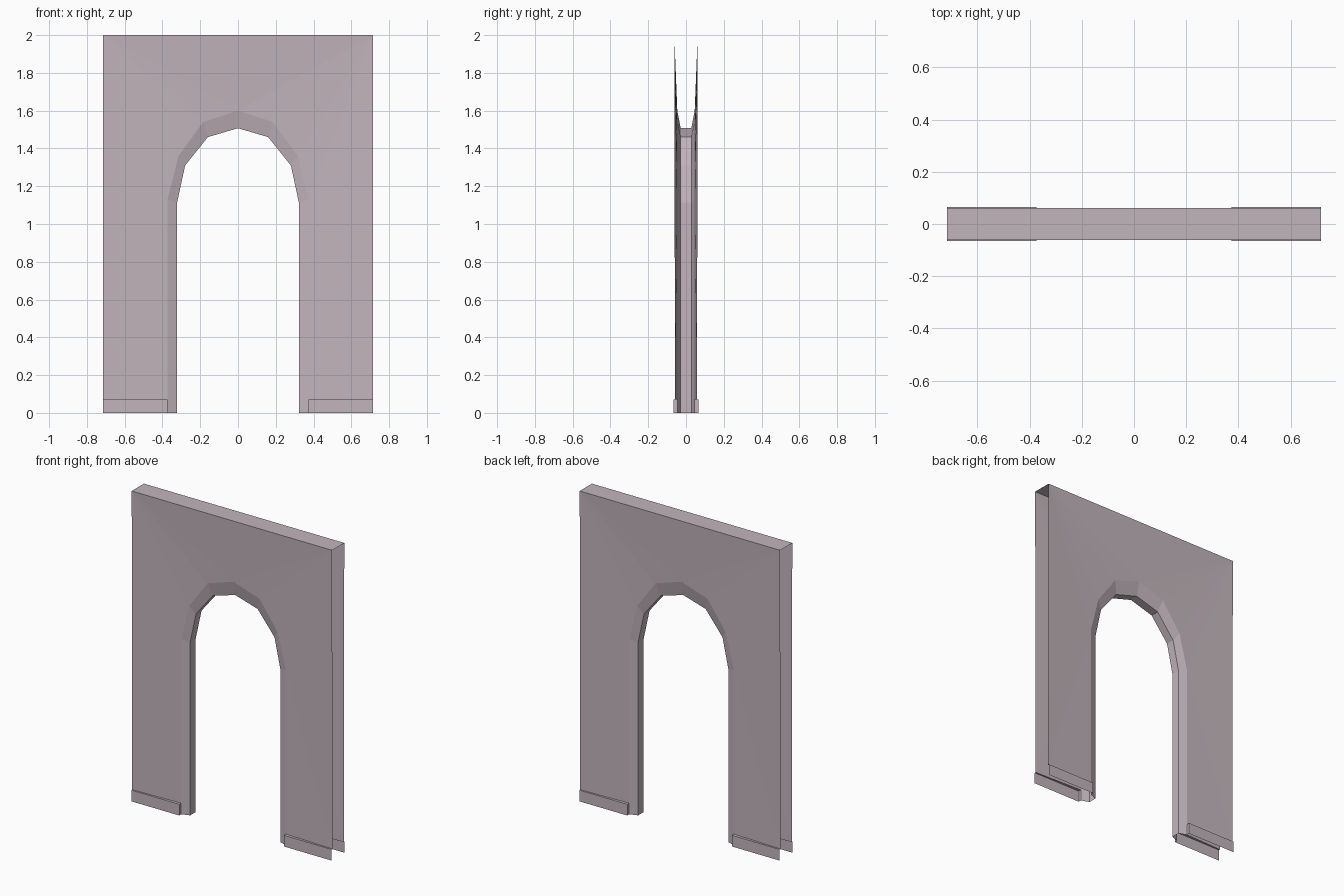
import bpy
from mathutils import Vector

if "Cube" in bpy.data.objects:
    bpy.data.objects.remove(bpy.data.objects["Cube"])

mat = bpy.data.materials.new("mauve_plaster")
mat.diffuse_color = (0.54, 0.46, 0.50, 1)
mat.use_nodes = True
mat.node_tree.nodes["Principled BSDF"].inputs["Base Color"].default_value = mat.diffuse_color

HALF_W, HEIGHT, SKIRT_H = 0.715, 2.0, 0.072
Y_WALL, Y_WALL_LOW, Y_TRIM, Y_REVEAL, Y_SKIRT = 0.062, 0.058, 0.046, 0.028, 0.066

# Right half of the arch outlines (x, z): base, spring, ..., crown
OUTER = [(0.373, 0), (0.373, 1.13), (0.315, 1.36), (0.185, 1.54), (0, 1.60)]
INNER = [(0.322, 0), (0.322, 1.115), (0.28, 1.31), (0.16, 1.46), (0, 1.507)]


def build(name, polys):
    """polys: list of (points, outward direction); winding follows the direction."""
    verts, faces, index = [], [], {}
    for pts, out in polys:
        pts = [Vector(p) for p in pts]
        n = (pts[1] - pts[0]).cross(pts[2] - pts[0])
        if n.dot(Vector(out)) < 0:
            pts.reverse()
        face = []
        for p in pts:
            key = tuple(round(c, 5) for c in p)
            if key not in index:
                index[key] = len(verts)
                verts.append(key)
            face.append(index[key])
        faces.append(face)
    me = bpy.data.meshes.new(name)
    me.from_pydata(verts, [], faces)
    me.materials.append(mat)
    ob = bpy.data.objects.new(name, me)
    bpy.context.collection.objects.link(ob)
    return ob


def at(p, y, sx):
    return (p[0] * sx, y, p[1])


wall, trim, reveal, skirt = [], [], [], []
for sx in (-1, 1):
    for sy in (-1, 1):
        out = (0, sy, 0)
        corner = (sx * HALF_W, sy * Y_WALL, HEIGHT)
        low = (sx * HALF_W, sy * Y_WALL_LOW, SKIRT_H)
        rim = [at(p, sy * Y_TRIM, sx) for p in OUTER]
        inner_low = (rim[0][0], rim[0][1], SKIRT_H)
        # Leg, then a fan from the top corner to the arch
        wall.append(([low, inner_low, rim[1]], out))
        wall.append(([low, rim[1], corner], out))
        for a, b in zip(rim[1:], rim[2:]):
            wall.append(([corner, a, b], out))
        # Chamfer around the opening
        inn = [at(p, sy * Y_REVEAL, sx) for p in INNER]
        for i in range(4):
            trim.append(([rim[i], rim[i + 1], inn[i + 1], inn[i]], out))
        # Skirting: face, ledge and inner end
        xi, xo, ys = rim[0][0], sx * HALF_W, sy * Y_SKIRT
        skirt.append(([(xi, ys, 0), (xo, ys, 0), (xo, ys, SKIRT_H), (xi, ys, SKIRT_H)], out))
        skirt.append(([(xi, ys, SKIRT_H), (xo, ys, SKIRT_H), low, inner_low], (0, 0, 1)))
        skirt.append(([(xi, ys, 0), (xi, ys, SKIRT_H), inner_low, rim[0]], (-sx, 0, 0)))
    # Reveal inside the opening
    for a, b in zip(INNER, INNER[1:]):
        reveal.append(([at(a, -Y_REVEAL, sx), at(b, -Y_REVEAL, sx),
                        at(b, Y_REVEAL, sx), at(a, Y_REVEAL, sx)], (-sx, 0, -1)))

# Middle triangle above the crown, front and back, and the top cap
for sy in (-1, 1):
    wall.append(([(-HALF_W, sy * Y_WALL, HEIGHT), (HALF_W, sy * Y_WALL, HEIGHT),
                  (0, sy * Y_TRIM, OUTER[-1][1])], (0, sy, 0)))
wall.append(([(-HALF_W, -Y_WALL, HEIGHT), (HALF_W, -Y_WALL, HEIGHT),
              (HALF_W, Y_WALL, HEIGHT), (-HALF_W, Y_WALL, HEIGHT)], (0, 0, 1)))

build("wall_panel", wall)
build("arch_chamfer", trim)
build("arch_reveal", reveal)
build("skirting", skirt)
